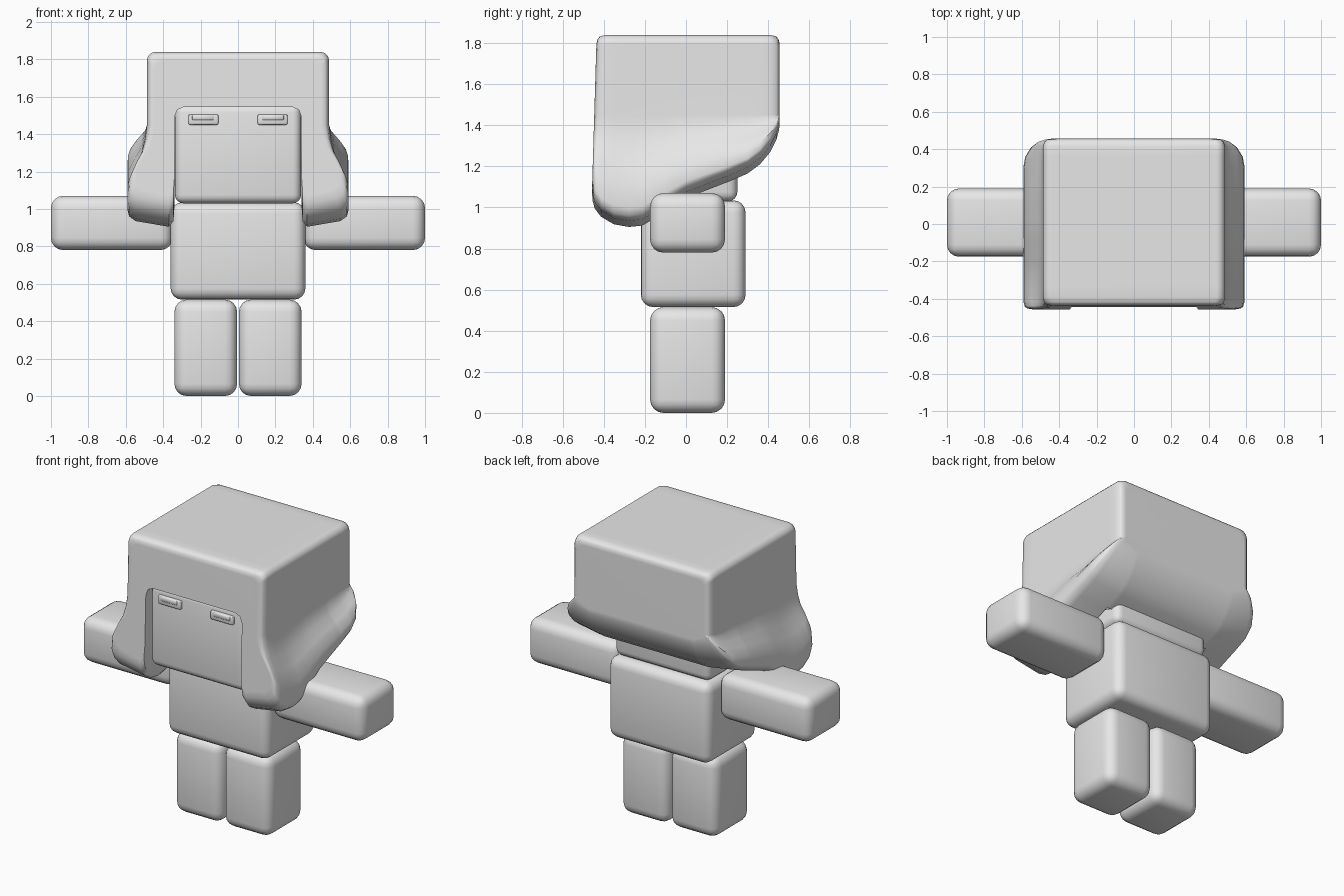
import bpy
import bmesh
from mathutils import Vector

cube = bpy.data.objects.get("Cube")
if cube:
    bpy.data.objects.remove(cube, do_unlink=True)

grey = bpy.data.materials.new("plain grey")
grey.use_nodes = True
grey.diffuse_color = (0.8, 0.8, 0.8, 1)
grey.node_tree.nodes["Principled BSDF"].inputs["Base Color"].default_value = (0.8, 0.8, 0.8, 1)


def finish(name, bm, angle):
    """Turn a bmesh into a smooth shaded object."""
    bmesh.ops.recalc_face_normals(bm, faces=bm.faces)
    mesh = bpy.data.meshes.new(name)
    bm.to_mesh(mesh)
    bm.free()
    mesh.materials.append(grey)
    obj = bpy.data.objects.new(name, mesh)
    bpy.context.collection.objects.link(obj)
    bpy.ops.object.select_all(action="DESELECT")
    obj.select_set(True)
    bpy.context.view_layer.objects.active = obj
    bpy.ops.object.shade_smooth_by_angle(angle=angle)
    return obj


def rounded_box(name, low, high, radius, segments=4):
    """Box between two corners with rounded edges."""
    low, high = Vector(low), Vector(high)
    bm = bmesh.new()
    bmesh.ops.create_cube(bm, size=1)
    for v in bm.verts:
        v.co = (low + high) / 2 + v.co * (high - low)
    bmesh.ops.bevel(bm, geom=bm.edges[:], offset=radius, segments=segments,
                    profile=0.5, affect="EDGES")
    return finish(name, bm, 0.8)


# Torso and head
rounded_box("torso", (-0.36, -0.22, 0.515), (0.36, 0.29, 1.035), 0.06)
rounded_box("head", (-0.337, -0.415, 1.03), (0.337, 0.25, 1.56), 0.045)

# Limbs and eyes, one per side
for side, s in (("left", 1), ("right", -1)):
    def sided(name, x0, x1, y0, y1, z0, z1, radius, segments=4):
        a, b = sorted((s * x0, s * x1))
        rounded_box(side + "_" + name, (a, y0, z0), (b, y1, z1), radius, segments)

    sided("leg", 0.005, 0.34, -0.175, 0.19, 0, 0.515, 0.065)
    sided("arm", 0.35, 1.0, -0.175, 0.19, 0.78, 1.07, 0.065)
    sided("eye", 0.105, 0.265, -0.432, -0.40, 1.45, 1.505, 0.008, 2)
    sided("eyelid", 0.13, 0.245, -0.436, -0.42, 1.475, 1.503, 0.003, 1)

# Hair: arch sections lofted from front to back
TOP, HALF, FLARE_TOP, ROUND = 1.84, 0.487, 1.45, 0.045
FLARE = [(0, 0), (0.18, 0.01), (0.35, 0.03), (0.51, 0.065),
         (0.71, 0.1), (0.92, 0.105), (1, 0.095)]
# y, lower edge height, inset of the outline, share of the side flare
STATIONS = [
    (-0.435, 1.07, 0.045, 1), (-0.43, 1.03, 0.022, 1), (-0.42, 0.995, 0.008, 1),
    (-0.39, 0.955, 0, 1), (-0.33, 0.918, 0, 1), (-0.26, 0.905, 0, 1),
    (-0.2, 0.912, 0, 1), (-0.1, 0.98, 0, 1), (0, 1.045, 0, 1),
    (0.18, 1.115, 0, 1), (0.2, 1.122, 0, 1), (0.3, 1.165, 0, 1),
    (0.36, 1.21, 0, 0.9), (0.41, 1.27, 0, 0.6), (0.44, 1.33, 0.008, 0.3),
    (0.451, 1.37, 0.022, 0.12), (0.456, 1.40, 0.045, 0),
]


def half_section(y, low, inset, flare):
    """Outline of the right hand half, from crown to inner arch."""
    r = ROUND
    x, z = HALF - inset, TOP - inset
    pts = [(0, z), (x - r, z), (x - r * 0.5, z - r * 0.134),
           (x - r * 0.134, z - r * 0.5), (x, z - r)]
    rim = low + 0.055
    pts += [(x + d * flare, FLARE_TOP + (rim - FLARE_TOP) * t) for t, d in FLARE]
    pts += [(x + 0.06 * flare, low + 0.03), (0.37, low)]
    if y < 0.19:
        pts += [(0.345, low + 0.03), (0.34, low + 0.1), (0.34, 1.49),
                (0.325, 1.53), (0.29, 1.545), (0, 1.545)]
    else:
        pts += [(px, low) for px in (0.345, 0.34, 0.32, 0.25, 0.15, 0)]
    return pts


bm = bmesh.new()
rings = []
for y, low, inset, flare in STATIONS:
    half = half_section(y, low, inset, flare)
    outline = half + [(-x, z) for x, z in half[-2:0:-1]]
    # the front leans forward towards its lower edge
    lean = 0.03 * max(0, -y / 0.435)
    rings.append([bm.verts.new((x, y - lean * (TOP - z), z)) for x, z in outline])
for a, b in zip(rings, rings[1:]):
    n = len(a)
    for i in range(n):
        j = (i + 1) % n
        bm.faces.new((a[i], a[j], b[j], b[i]))
bm.faces.new(rings[0])
bm.faces.new(rings[-1])
hair = finish("hair", bm, 0.75)
hair.modifiers.new("even_shading", "WEIGHTED_NORMAL").keep_sharp = True
